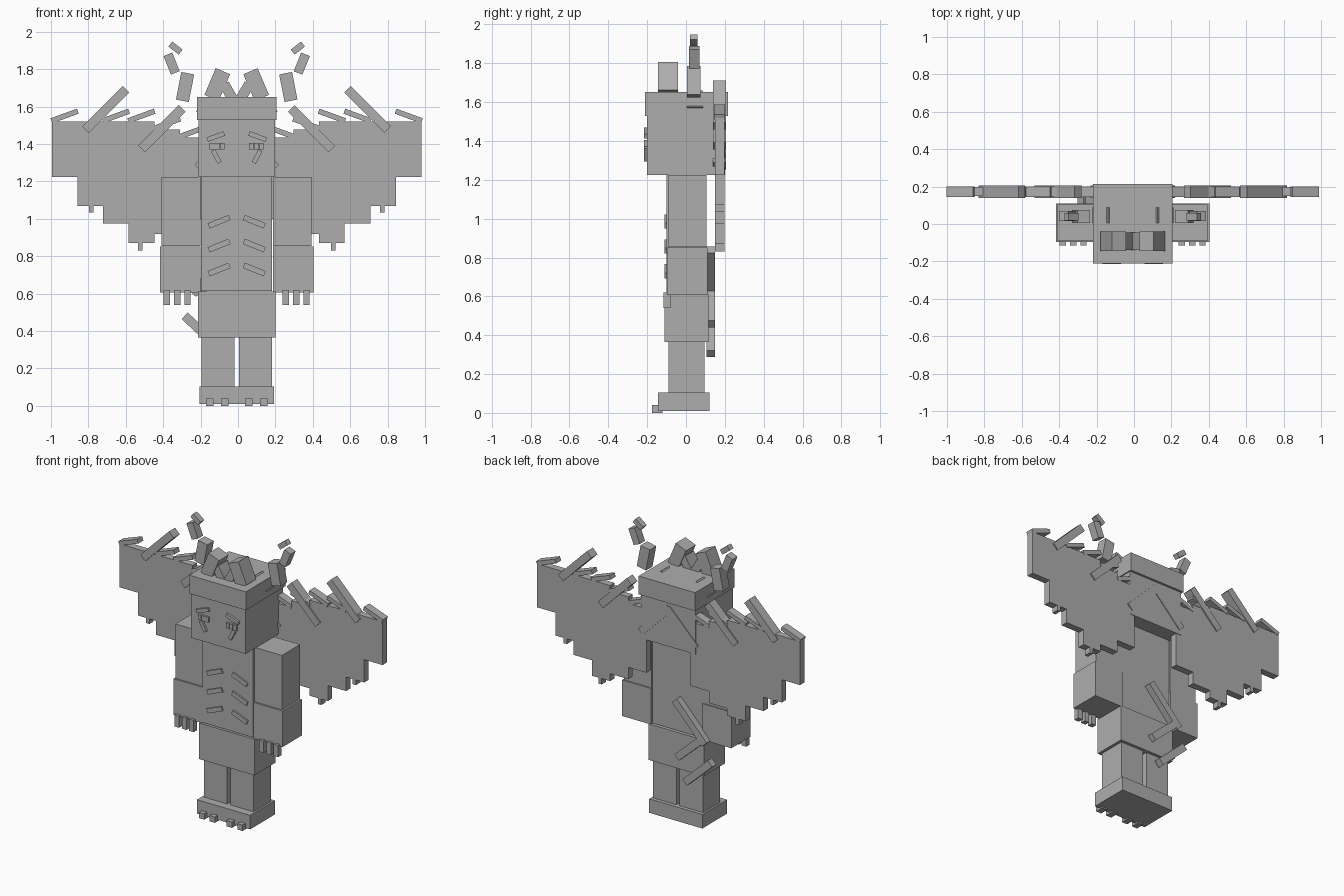
import bpy
from math import radians

default_cube = bpy.data.objects.get("Cube")
if default_cube:
    bpy.data.objects.remove(default_cube, do_unlink=True)

COLOUR = (.42, .42, .42, 1)
grey = bpy.data.materials.new("plain grey")
grey.use_nodes = True
grey.diffuse_color = COLOUR
grey.node_tree.nodes["Principled BSDF"].inputs["Base Color"].default_value = COLOUR

MIDDLE = -.007  # middle line of the body


def box(name, x, z, width, height, front, back, tilt=0):
    """Box centred on x and z, reaching from front to back, turned by tilt degrees."""
    bpy.ops.mesh.primitive_cube_add(size=1, location=(x, (front + back) / 2, z))
    part = bpy.context.object
    part.name = name
    part.scale = (width, back - front, height)
    part.rotation_euler.y = -radians(tilt)
    part.data.materials.append(grey)


def pair(name, x, z, width, height, front, back, tilt=0):
    """The same box on both sides of the middle line."""
    for side_name, side in (("left", 1), ("right", -1)):
        box(f"{side_name}_{name}", MIDDLE + side * x, z, width, height, front, back, side * tilt)


# Head, cap, torso, hips and base
box("head", x=MIDDLE, z=1.38, width=.41, height=.31, front=-.2, back=.2)
box("cap", x=MIDDLE, z=1.59, width=.425, height=.125, front=-.21, back=.215)
box("torso", x=MIDDLE, z=.92, width=.38, height=.61, front=-.1, back=.1)
box("hips", x=MIDDLE, z=.488, width=.415, height=.245, front=-.11, back=.115)
box("foot_base", x=MIDDLE, z=.057, width=.4, height=.095, front=-.145, back=.12)

# Legs and toes
pair("leg", x=.1, z=.235, width=.175, height=.27, front=-.09, back=.095)
for toe in range(2):
    pair(f"toe_{toe}", x=.064 + toe * .08, z=.02, width=.04, height=.04, front=-.175, back=-.12)

# Arms and fingers
pair("upper_arm", x=.297, z=1.04, width=.208, height=.37, front=-.09, back=.105)
pair("lower_arm", x=.302, z=.73, width=.218, height=.245, front=-.097, back=.11)
for finger in range(3):
    pair(f"finger_{finger}", x=.263 + finger * .055, z=.58, width=.034, height=.08,
         front=-.115, back=-.08)

# Belly ridges
for row in range(3):
    pair(f"belly_ridge_{row}", x=.094, z=.985 - row * .128, width=.12, height=.03,
         front=-.11, back=-.09, tilt=-22)

# Face
face = dict(front=-.215, back=-.19)
pair("brow", x=.112, z=1.44, width=.097, height=.025, tilt=-20, **face)
pair("cheek_mark", x=.109, z=1.333, width=.075, height=.024, tilt=62, **face)
for piece in range(3):
    pair(f"eye_part_{piece}", x=.078 + piece * .027, z=1.388, width=.025, height=.035, **face)

# Ears with inner lobes
pair("ear", x=.104, z=1.718, width=.083, height=.155, front=-.145, back=-.04, tilt=23)
pair("ear_lobe", x=.035, z=1.665, width=.055, height=.13, front=-.138, back=-.045, tilt=-30)

# Antlers
pair("antler_root", x=.15, z=1.593, width=.12, height=.07, front=.005, back=.088, tilt=-45)
pair("antler_lower", x=.276, z=1.705, width=.07, height=.15, front=.005, back=.075, tilt=11)
pair("antler_middle", x=.348, z=1.83, width=.05, height=.107, front=.015, back=.07, tilt=-22)
pair("antler_tip", x=.327, z=1.913, width=.07, height=.034, front=.02, back=.06, tilt=38)

# Wing panels from the tip inwards, each topped by a feather except behind the outer bone
wing = dict(front=.15, back=.197)
panel_width = .137
for panel, bottom in enumerate((1.225, 1.07, .975, .87, .92, 1)):
    centre = .92 - panel * panel_width
    top = min(1.52, 1.36 + .32 * centre)
    pair(f"wing_panel_{panel}", x=centre, z=(bottom + top) / 2, width=panel_width,
         height=top - bottom, **wing)
    if panel != 1:
        pair(f"wing_feather_{panel}", x=centre, z=top + .03, width=.15, height=.028,
             front=.145, back=.2, tilt=-20)

# Teeth under the wing edge
pair("wing_outer_tooth", x=.777, z=1.06, width=.024, height=.05, **wing)
pair("wing_inner_tooth", x=.516, z=.855, width=.024, height=.05, **wing)

# Slanted wing bones
for bone in range(3):
    pair(f"wing_bone_{bone}", x=.7 - bone * .3, z=1.585 - bone * .103, width=.305, height=.05,
         front=.14, back=.205, tilt=-45)

# Zigzag tail
tail = dict(height=.048, front=.105, back=.15)
box("tail_upper", x=-.13, z=.72, width=.33, tilt=47, **tail)
box("tail_middle", x=-.13, z=.545, width=.26, tilt=-42, **tail)
box("tail_end", x=-.19, z=.393, width=.26, tilt=-43, **tail)
